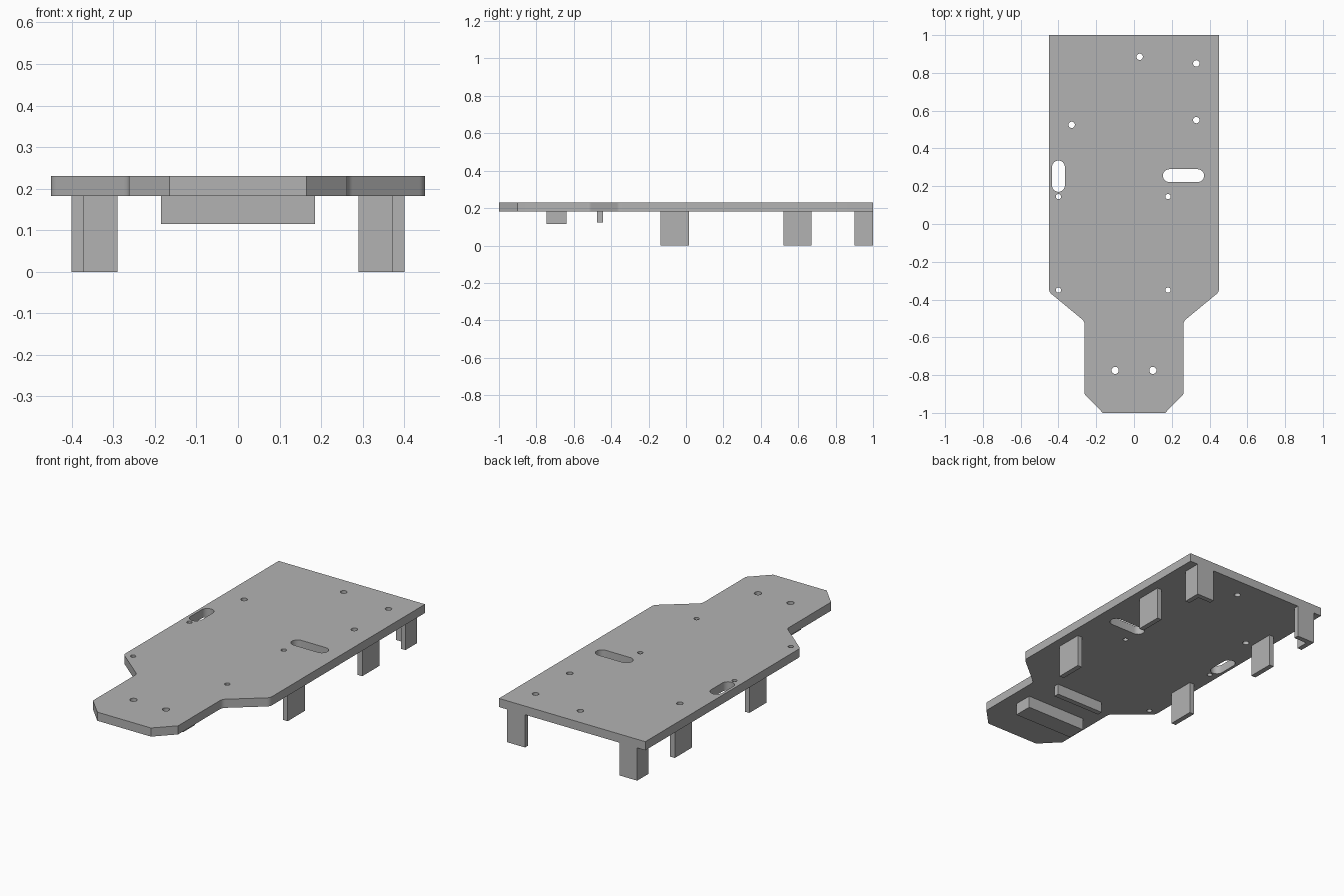
import bpy, bmesh, math
from mathutils import Vector

cube = bpy.data.objects.get("Cube")
if cube:
    bpy.data.objects.remove(cube, do_unlink=True)

grey = bpy.data.materials.new("plain_grey")
grey.use_nodes = True
COLOUR = (0.45, 0.45, 0.45, 1)
grey.diffuse_color = COLOUR
grey.node_tree.nodes["Principled BSDF"].inputs["Base Color"].default_value = COLOUR

UNDER, TOP = 0.182, 0.23


def add_object(name, bm):
    mesh = bpy.data.meshes.new(name)
    bm.to_mesh(mesh)
    bm.free()
    mesh.materials.append(grey)
    obj = bpy.data.objects.new(name, mesh)
    bpy.context.collection.objects.link(obj)
    return obj


def prism(name, points, z0, z1):
    """Extrude a flat outline from z0 up to z1."""
    bm = bmesh.new()
    face = bm.faces.new([bm.verts.new((x, y, z0)) for x, y in points])
    grown = bmesh.ops.extrude_face_region(bm, geom=[face])["geom"]
    bmesh.ops.translate(bm, vec=(0, 0, z1 - z0),
                        verts=[v for v in grown if isinstance(v, bmesh.types.BMVert)])
    bmesh.ops.recalc_face_normals(bm, faces=bm.faces)
    return add_object(name, bm)


def box(name, x0, x1, y0, y1, z0, z1=UNDER):
    return prism(name, [(x0, y0), (x1, y0), (x1, y1), (x0, y1)], z0, z1)


def fillet(before, corner, after, cut, steps=6):
    """Rounded corner as a quadratic arc."""
    c = Vector(corner)
    a = c + (Vector(before) - c).normalized() * cut
    b = c + (Vector(after) - c).normalized() * cut
    return [tuple(a.lerp(c, t).lerp(c.lerp(b, t), t))
            for t in (i / steps for i in range(steps + 1))]


def slot(cx, cy, radius, dx=0, dy=0, steps=12):
    """Rounded slot; dx or dy is half the distance between end centres."""
    turn = math.pi / 2 if dy else 0
    half = dx or dy
    pts = []
    for end in (1, -1):
        for i in range(steps + (1 if half else 0)):
            a = math.pi * i / steps - math.pi / 2 + (0 if end > 0 else math.pi)
            u, v = end * half + radius * math.cos(a), radius * math.sin(a)
            pts.append((cx + u * math.cos(turn) - v * math.sin(turn),
                        cy + u * math.sin(turn) + v * math.cos(turn)))
    return pts


# Chassis plate outline, right half mirrored to the other side
tail, hip, waist, side, nose = (0.45, 1), (0.45, -0.36), (0.262, -0.515), (0.262, -0.9), (0.165, -1)
half = [tail] + fillet(tail, hip, waist, 0.018) + fillet(hip, waist, side, 0.018) + [side, nose]
outline = half + [(-x, y) for x, y in reversed(half)]

# Screw holes and cable slots
holes = [slot(x, y, 0.017) for x, y in
         ((0.03, 0.885), (0.33, 0.85), (0.33, 0.55), (-0.33, 0.525))]
holes += [slot(x, y, 0.014) for x in (-0.4, 0.18) for y in (0.145, -0.35)]
holes += [slot(x, -0.775, 0.019) for x in (-0.1, 0.1)]
holes += [slot(-0.4, 0.253, 0.034, dy=0.049), slot(0.262, 0.256, 0.034, dx=0.075)]

# Plate as a filled flat curve with holes, thickened
curve = bpy.data.curves.new("plate_profile", "CURVE")
curve.dimensions = "2D"
curve.fill_mode = "BOTH"
curve.extrude = (TOP - UNDER) / 2
for loop in [outline] + holes:
    spline = curve.splines.new("POLY")
    spline.points.add(len(loop) - 1)
    for p, (x, y) in zip(spline.points, loop):
        p.co = (x, y, 0, 1)
    spline.use_cyclic_u = True
profile = bpy.data.objects.new("plate_profile", curve)
bpy.context.collection.objects.link(profile)
bpy.context.view_layer.update()
filled = profile.evaluated_get(bpy.context.evaluated_depsgraph_get()).to_mesh()
bm = bmesh.new()
bm.from_mesh(filled)
bpy.data.objects.remove(profile, do_unlink=True)
bmesh.ops.remove_doubles(bm, verts=bm.verts, dist=0.0001)
bmesh.ops.translate(bm, vec=(0, 0, (TOP + UNDER) / 2), verts=bm.verts)
bmesh.ops.recalc_face_normals(bm, faces=bm.faces)
plate = add_object("chassis_plate", bm)
bpy.ops.object.select_all(action="DESELECT")
plate.select_set(True)
bpy.context.view_layer.objects.active = plate
bpy.ops.object.shade_smooth_by_angle(angle=math.radians(30))

# Legs on both sides: two flat tabs and an L-shaped corner
for s, label in ((1, "left"), (-1, "right")):
    box(label + "_front_leg", s * 0.372, s * 0.4, -0.135, 0.015, 0)
    box(label + "_middle_leg", s * 0.372, s * 0.4, 0.52, 0.67, 0)
    corner = [(0.4, 0.9), (0.4, 1), (0.29, 1), (0.29, 0.972), (0.372, 0.972), (0.372, 0.9)]
    prism(label + "_corner_leg", [(s * x, y) for x, y in corner], 0, UNDER)

# Cross bars under the nose
box("front_bar", -0.185, 0.185, -0.745, -0.64, 0.115)
box("rear_bar", -0.15, 0.15, -0.475, -0.445, 0.122)
